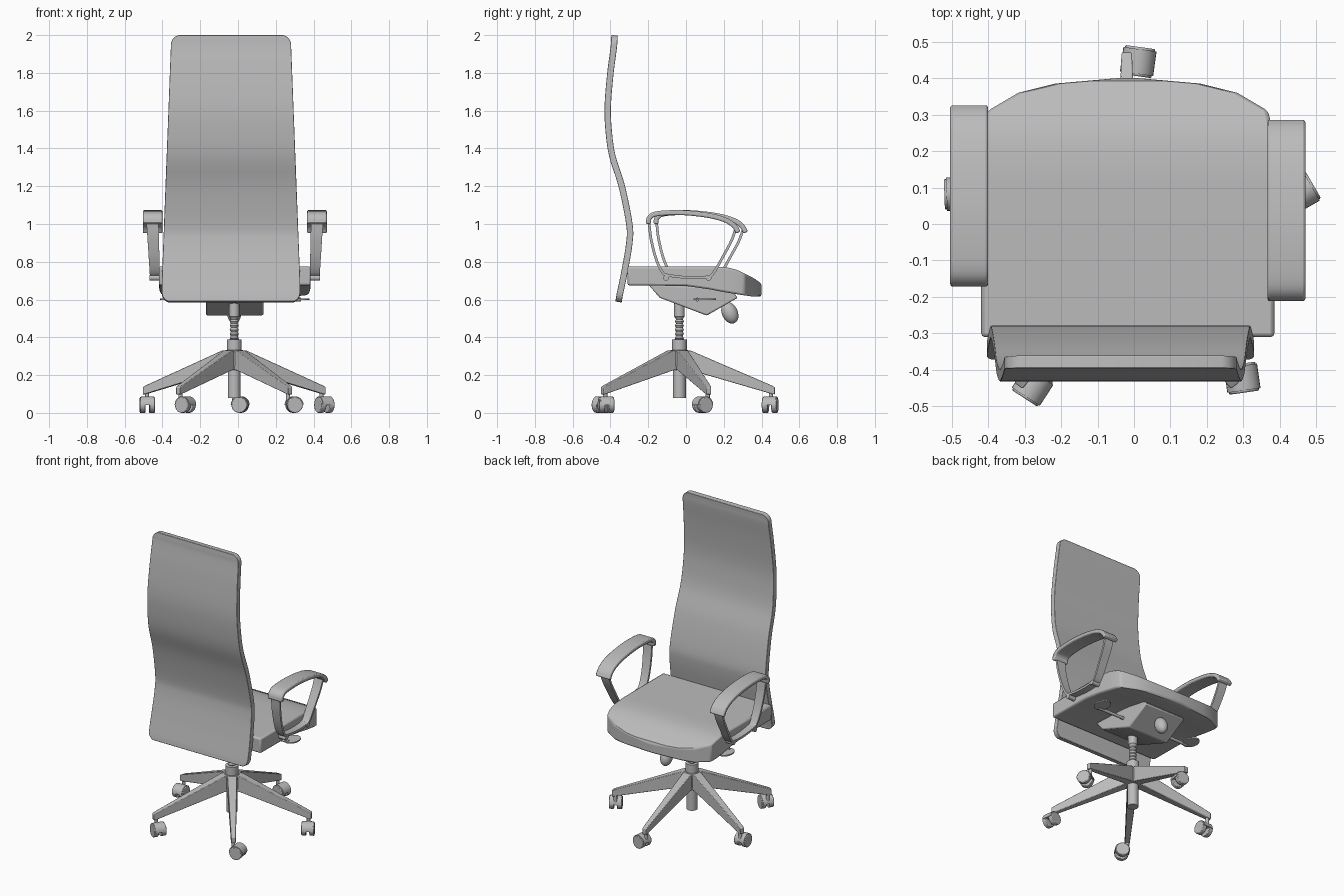
import bpy, bmesh, math
from mathutils import Vector, Matrix

if "Cube" in bpy.data.objects:
    bpy.data.objects.remove(bpy.data.objects["Cube"])

grey = bpy.data.materials.new("plain_grey")
grey.use_nodes = True
GREY = (0.5, 0.5, 0.5, 1)
grey.diffuse_color = GREY
grey.node_tree.nodes["Principled BSDF"].inputs["Base Color"].default_value = GREY

CX, CY = -0.02, -0.035          # centre of the column


def finish(name, bm, bevel=0, segments=2, angle=35):
    bmesh.ops.recalc_face_normals(bm, faces=bm.faces)
    mesh = bpy.data.meshes.new(name)
    bm.to_mesh(mesh)
    bm.free()
    mesh.materials.append(grey)
    ob = bpy.data.objects.new(name, mesh)
    bpy.context.collection.objects.link(ob)
    bpy.ops.object.select_all(action='DESELECT')
    ob.select_set(True)
    bpy.context.view_layer.objects.active = ob
    bpy.ops.object.shade_smooth_by_angle(angle=math.radians(angle))
    if bevel:
        mod = ob.modifiers.new("Bevel", 'BEVEL')
        mod.width, mod.segments, mod.limit_method = bevel, segments, 'ANGLE'
        mod.angle_limit = math.radians(40)
    return ob


def loft(name, rings, **kw):
    bm = bmesh.new()
    loops = [[bm.verts.new(p) for p in ring] for ring in rings]
    for a, b in zip(loops, loops[1:]):
        for i in range(len(a)):
            j = (i + 1) % len(a)
            bm.faces.new((a[i], a[j], b[j], b[i]))
    bm.faces.new(loops[0])
    bm.faces.new(loops[-1])
    return finish(name, bm, **kw)


def lathe(name, profile, x=CX, y=CY, sides=24):
    turn = [2 * math.pi * i / sides for i in range(sides)]
    return loft(name, [[(x + r * math.cos(t), y + r * math.sin(t), z) for t in turn]
                       for r, z in profile])


def rod(name, start, end, radius, sides=20, bevel=0):
    start, end = Vector(start), Vector(end)
    q = (end - start).to_track_quat('Z', 'Y')
    ring = [q @ Vector((radius * math.cos(i * math.tau / sides),
                        radius * math.sin(i * math.tau / sides), 0)) for i in range(sides)]
    return loft(name, [[p + c for c in ring] for p in (start, end)], bevel=bevel)


def smooth_path(points, steps=5):
    pts = [Vector(p) for p in points]
    pts = [2 * pts[0] - pts[1]] + pts + [2 * pts[-1] - pts[-2]]
    out = []
    for a, b, c, d in zip(pts, pts[1:], pts[2:], pts[3:]):
        for i in range(steps):
            t = i / steps
            out.append(0.5 * (2 * b + (c - a) * t + (2 * a - 5 * b + 4 * c - d) * t * t
                              + (3 * b - a - 3 * c + d) * t ** 3))
    return out + [pts[-2]]


def strip(name, path, centre, half, thick, **kw):
    """Sweep a flat band along a (y, z) path; centre and half are functions of the point."""
    rings = []
    for i, p in enumerate(path):
        t = (path[min(i + 1, len(path) - 1)] - path[max(i - 1, 0)]).normalized()
        n = Vector((-t.y, t.x)) * thick / 2
        a, b, c, w = p + n, p - n, centre(p), half(p)
        rings.append([(c - w, a.x, a.y), (c + w, a.x, a.y), (c + w, b.x, b.y), (c - w, b.x, b.y)])
    return loft(name, rings, **kw)


# Backrest: tall curved shell, tapering upward with rounded corners
def back_half(p):
    z, r = p.y, 0.05
    w = 0.366 - 0.05 * max(0, z - 0.7) / 1.3
    d = min(2.0 - z, z - 0.585)
    return w - (r - math.sqrt(max(0, r * r - (r - d) ** 2)) if d < r else 0)


back = smooth_path([(-0.357, 0.587), (-0.355, 0.6), (-0.35, 0.63), (-0.325, 0.75), (-0.3, 0.9),
                    (-0.3, 1.0), (-0.34, 1.2), (-0.39, 1.36), (-0.41, 1.5), (-0.414, 1.63),
                    (-0.4, 1.8), (-0.383, 1.93), (-0.38, 1.97), (-0.378, 1.999)])
strip("backrest", back, lambda p: -0.037, back_half, 0.034, bevel=0.012)

# Seat cushion: y, half width, bottom, top
seat = [(-0.31, .402, .675, .775), (0, .402, .672, .775), (.12, .401, .655, .775),
        (.21, .398, .638, .772), (.27, .394, .628, .757), (.31, .385, .622, .738),
        (.36, .3, .615, .712), (.385, .2, .615, .695), (.4, .03, .617, .685)]
loft("seat", [[(-0.017 - w, y, b), (-0.017 + w, y, b), (-0.017 + w, y, t), (-0.017 - w, y, t)]
              for y, w, b, t in seat], bevel=0.01)

# Tilt mechanism under the seat, with knob and two side levers
wedge = [(-0.2, .68), (-0.14, .61), (.11, .515), (.275, .61), (.23, .66)]
loft("tilt_mechanism", [[(x, y, z) for y, z in wedge] for x in (-0.17, 0.135)], bevel=0.008)
bm = bmesh.new()
bmesh.ops.create_uvsphere(bm, u_segments=20, v_segments=12, radius=1,
                          matrix=Matrix.Translation((CX, 0.232, 0.53))
                          @ Matrix.Rotation(math.radians(25), 4, 'X')
                          @ Matrix.Diagonal((0.038, 0.042, 0.06, 1)))
finish("tension_knob", bm)
for side in (-1, 1):
    tip = -0.017 + side * 0.35
    rod("lever_rod", (-0.017, 0.06, 0.6), (tip, 0.06, 0.6), 0.01)
    outline = [(tip + 0.045 * math.cos(a), 0.1 + 0.06 * math.sin(a))
               for a in [math.tau * i / 20 for i in range(20)]]
    loft("lever_paddle", [[(x, y, z) for x, y in outline] for z in (0.597, 0.605)])

# Armrests: padded top band over a thin closed strap bolted to the seat
pad = smooth_path([(-0.2, 1.0), (-0.192, 1.035), (-0.15, 1.055), (-0.02, 1.06), (.12, 1.045),
                   (.21, 1.02), (.255, .99), (.277, .955)])
strap = smooth_path([(-0.195, 1.0), (-0.185, .92), (-0.16, .82), (-0.125, .745), (-0.09, .728),
                     (.02, .716), (.11, .72), (.145, .74), (.2, .835), (.24, .91), (.262, .97)])
for side, shift in ((1, 0), (-1, 0.04)):
    move = Vector((0, shift))
    move = Vector((shift, 0))
    centre = -0.017 + side * 0.435
    strip("armrest_pad", [p + move for p in pad], lambda p: centre, lambda p: 0.052, 0.026,
          bevel=0.007)
    strip("armrest_strap", [p + move for p in strap],
          lambda p: centre - side * 0.012 * (1 - p.y) / 0.28,
          lambda p: 0.026 + 0.006 * (p.y - 0.72) / 0.28, 0.014)
    for y in (-0.105, 0.12):
        rod("armrest_bolt", (-0.017 + side * 0.39, y + shift, 0.715),
            (-0.017 + side * 0.452, y + shift, 0.715), 0.015)

# Gas column with a ribbed neck
lathe("column_tube", [(.034, .08), (.034, .33), (.039, .33), (.039, .388), (.024, .39)])
ribs = [(0.018 + 0.006 * (i % 2), 0.385 + 0.011 * i) for i in range(12)]
lathe("ribbed_neck", ribs)
lathe("column_top", [(.02, .5), (.028, .51), (.028, .6)])
lathe("base_hub", [(.05, .235), (.055, .25), (.055, .32), (.045, .333)])

# Five legs, each with a swivelled twin-wheel caster
for angle, swivel in ((90, -8), (18, -60), (162, -88), (-54, 8), (234, -33)):
    a = math.radians(angle)
    out, across = Vector((math.cos(a), math.sin(a), 0)), Vector((-math.sin(a), math.cos(a), 0))
    hub = Vector((CX, CY, 0))
    rings = []
    for r, w, low, high in ((.02, .03, .23, .332), (.06, .029, .225, .33), (.49, .015, .1, .145),
                            (.505, .014, .098, .136)):
        c = hub + out * r
        rings.append([c + across * s * w + Vector((0, 0, z))
                      for s, z in ((-1, low), (1, low), (1, high), (-1, high))])
    loft("base_leg", rings, bevel=0.003)

    s = math.radians(swivel)
    trail, axle = Vector((math.cos(s), math.sin(s), 0)), Vector((-math.sin(s), math.cos(s), 0))
    pivot = hub + out * 0.485
    rod("caster_stem", pivot + Vector((0, 0, .045)), pivot + Vector((0, 0, .11)), 0.011)
    mid = pivot + trail * 0.032 + Vector((0, 0, .042))
    for k in (-1, 1):
        rod("caster_wheel", mid + axle * k * 0.01, mid + axle * k * 0.04, 0.042, bevel=0.004)
    # Half-round hood over the wheels
    arc = [math.radians(d) for d in range(0, 181, 15)]
    hood = [trail * 0.046 * math.cos(t) + Vector((0, 0, 0.046 * math.sin(t))) for t in arc]
    loft("caster_hood", [[mid + axle * k + p for p in hood] for k in (-0.034, 0.034)])
